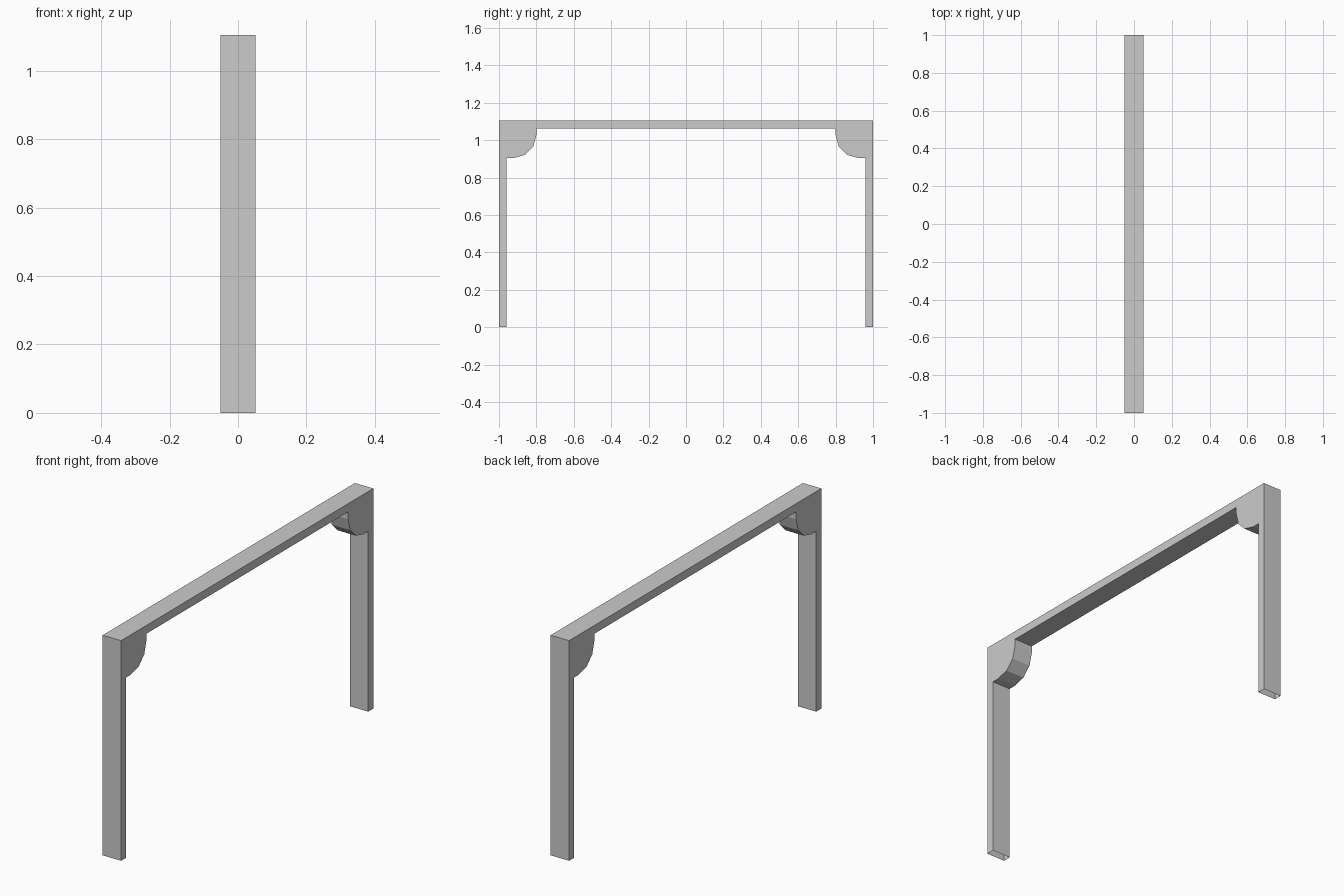
import bpy, bmesh, math

if "Cube" in bpy.data.objects:
    bpy.data.objects.remove(bpy.data.objects["Cube"])

HALF_X, HEIGHT = 0.051, 1.105
LEG_IN, BEAM_Z = 0.96, 1.063      # inner face of leg, underside of beam
BR_Y, BR_Z, R = 0.80, 0.905, 0.122  # bracket reach, bracket bottom, corner radius

# Inner outline of one side: leg, rounded corner bracket, beam
half = [(1.0, 0.0), (LEG_IN, 0.0), (LEG_IN, BR_Z)]
for i in range(4):
    a = math.radians(30 * i)
    half.append((BR_Y + R - R * math.sin(a), BR_Z + R - R * math.cos(a)))
half.append((BR_Y, BEAM_Z))

# Full frame profile, mirrored across y = 0
profile = [(1.0, HEIGHT)] + half
profile += [(-y, z) for y, z in reversed(profile)]

# Extrude the profile across the width
bm = bmesh.new()
face = bm.faces.new([bm.verts.new((-HALF_X, y, z)) for y, z in profile])
ext = bmesh.ops.extrude_face_region(bm, geom=[face], use_keep_orig=True)
verts = [g for g in ext["geom"] if isinstance(g, bmesh.types.BMVert)]
bmesh.ops.translate(bm, verts=verts, vec=(2 * HALF_X, 0, 0))
bmesh.ops.recalc_face_normals(bm, faces=bm.faces[:])

# Legs are open at the floor
feet = [f for f in bm.faces if all(v.co.z < 0.001 for v in f.verts)]
bmesh.ops.delete(bm, geom=feet, context="FACES")

mesh = bpy.data.meshes.new("bracketed_frame")
bm.to_mesh(mesh)
bm.free()
bpy.context.collection.objects.link(bpy.data.objects.new("bracketed_frame", mesh))
